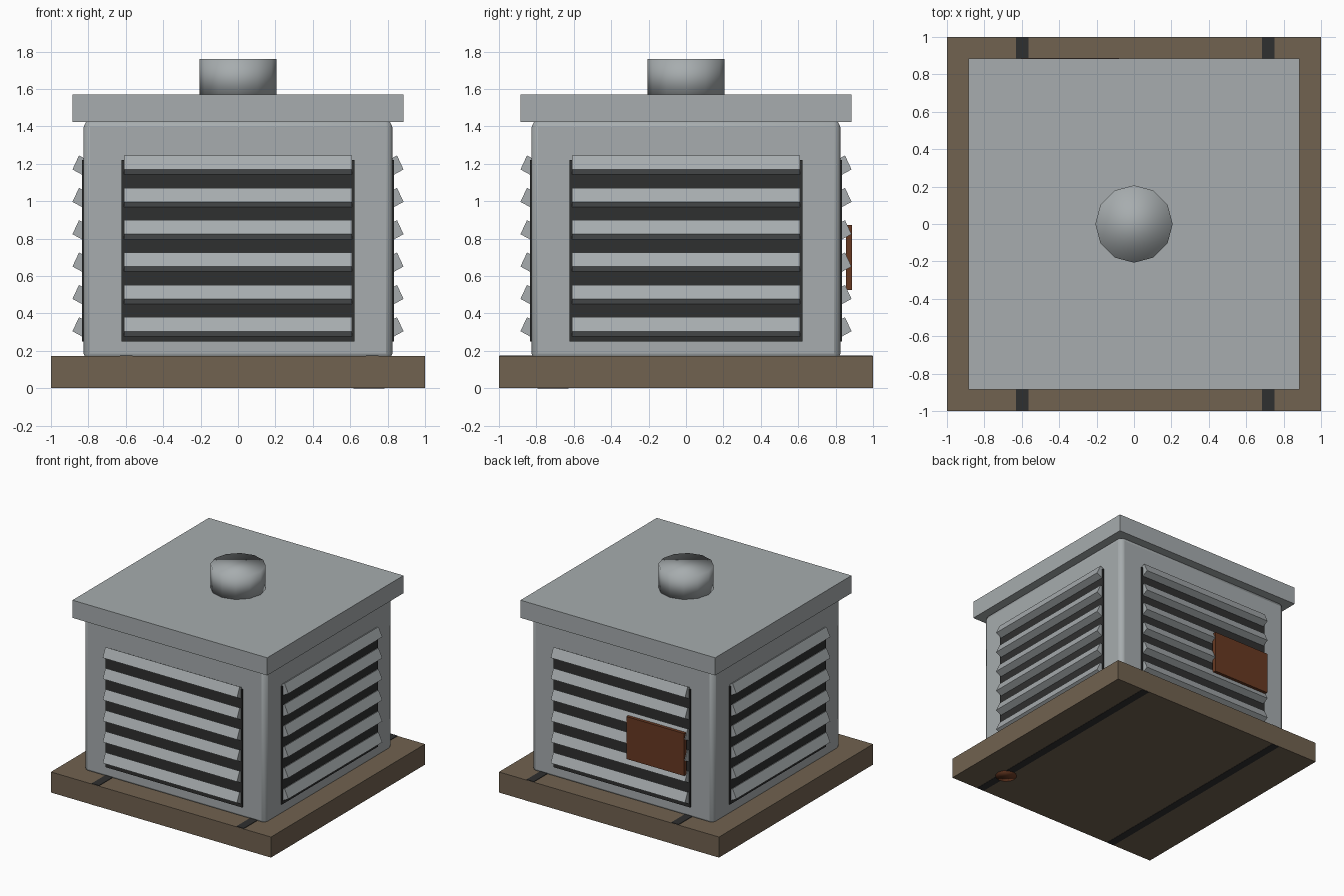
import bpy, bmesh, math
from mathutils import Matrix

if "Cube" in bpy.data.objects:
    bpy.data.objects.remove(bpy.data.objects["Cube"], do_unlink=True)


def material(name, r, g, b):
    m = bpy.data.materials.new(name)
    m.use_nodes = True
    m.diffuse_color = (r, g, b, 1)
    m.node_tree.nodes["Principled BSDF"].inputs["Base Color"].default_value = (r, g, b, 1)
    return m


METAL = material("grey metal", 0.385, 0.415, 0.425)
DARK = material("dark recess", 0.028, 0.029, 0.029)
EARTH = material("brown base", 0.165, 0.122, 0.08)
RUST = material("rust", 0.14, 0.041, 0.016)


def finish(name, bm, mat):
    bmesh.ops.recalc_face_normals(bm, faces=bm.faces)
    mesh = bpy.data.meshes.new(name)
    bm.to_mesh(mesh)
    bm.free()
    mesh.materials.append(mat)
    obj = bpy.data.objects.new(name, mesh)
    bpy.context.collection.objects.link(obj)
    return obj


def box(name, lo, hi, mat):
    bm = bmesh.new()
    bmesh.ops.create_cube(bm, size=1)
    for v in bm.verts:
        v.co = [a + (c + 0.5) * (b - a) for a, b, c in zip(lo, hi, v.co)]
    return finish(name, bm, mat)


def disc(name, radius, z0, z1, mat, x=0, y=0):
    bm = bmesh.new()
    bmesh.ops.create_cone(bm, cap_ends=True, segments=12, radius1=radius, radius2=radius,
                          depth=z1 - z0, matrix=Matrix.Translation((x, y, (z0 + z1) / 2)))
    obj = finish(name, bm, mat)
    obj.data.shade_smooth()
    return obj


# Base slab with two dark strips showing above and below
box("base", (-1, -1, 0.003), (1, 1, 0.172), EARTH)
for side, x in (("right", -0.598), ("left", 0.718)):
    box(side + "_strip", (x - 0.033, -0.998, 0.001), (x + 0.033, 0.998, 0.176), DARK)
disc("underside_plug", 0.083, 0, 0.02, RUST, 0.7, -0.71)

# Housing with rounded edges
body = box("housing", (-0.825, -0.825, 0.15), (0.825, 0.825, 1.432), METAL)
bevel = body.modifiers.new("Bevel", 'BEVEL')
bevel.width = 0.035
bevel.segments = 2
bpy.context.view_layer.objects.active = body
body.select_set(True)
bpy.ops.object.shade_smooth_by_angle(angle=math.radians(50))

# Roof and vent cap
box("roof", (-0.885, -0.885, 1.425), (0.885, 0.885, 1.57), METAL)
disc("vent_cap", 0.207, 1.56, 1.76, METAL)

# Louvres: one panel and six tilted slats on each wall
SLAT = [(-0.85, 1.245), (-0.885, 1.17), (-0.83, 1.14), (-0.795, 1.215)]
for i, wall in enumerate(("front", "left", "back", "right")):
    turn = Matrix.Rotation(i * math.pi / 2, 4, 'Z')
    panel = box(wall + "_panel", (-0.622, -0.835, 0.25), (0.622, -0.8, 1.22), DARK)
    panel.data.transform(turn)
    bm = bmesh.new()
    for row in range(6):
        ends = [[bm.verts.new((x, y, z - row * 0.173)) for y, z in SLAT] for x in (-0.61, 0.61)]
        bm.faces.new(ends[0])
        bm.faces.new(ends[1])
        for a in range(4):
            b = (a + 1) % 4
            bm.faces.new((ends[0][a], ends[0][b], ends[1][b], ends[1][a]))
    finish(wall + "_slats", bm, METAL).data.transform(turn)

# Rusty plate on the back louvres
box("back_plate", (-0.605, 0.855, 0.525), (-0.08, 0.888, 0.873), RUST)
